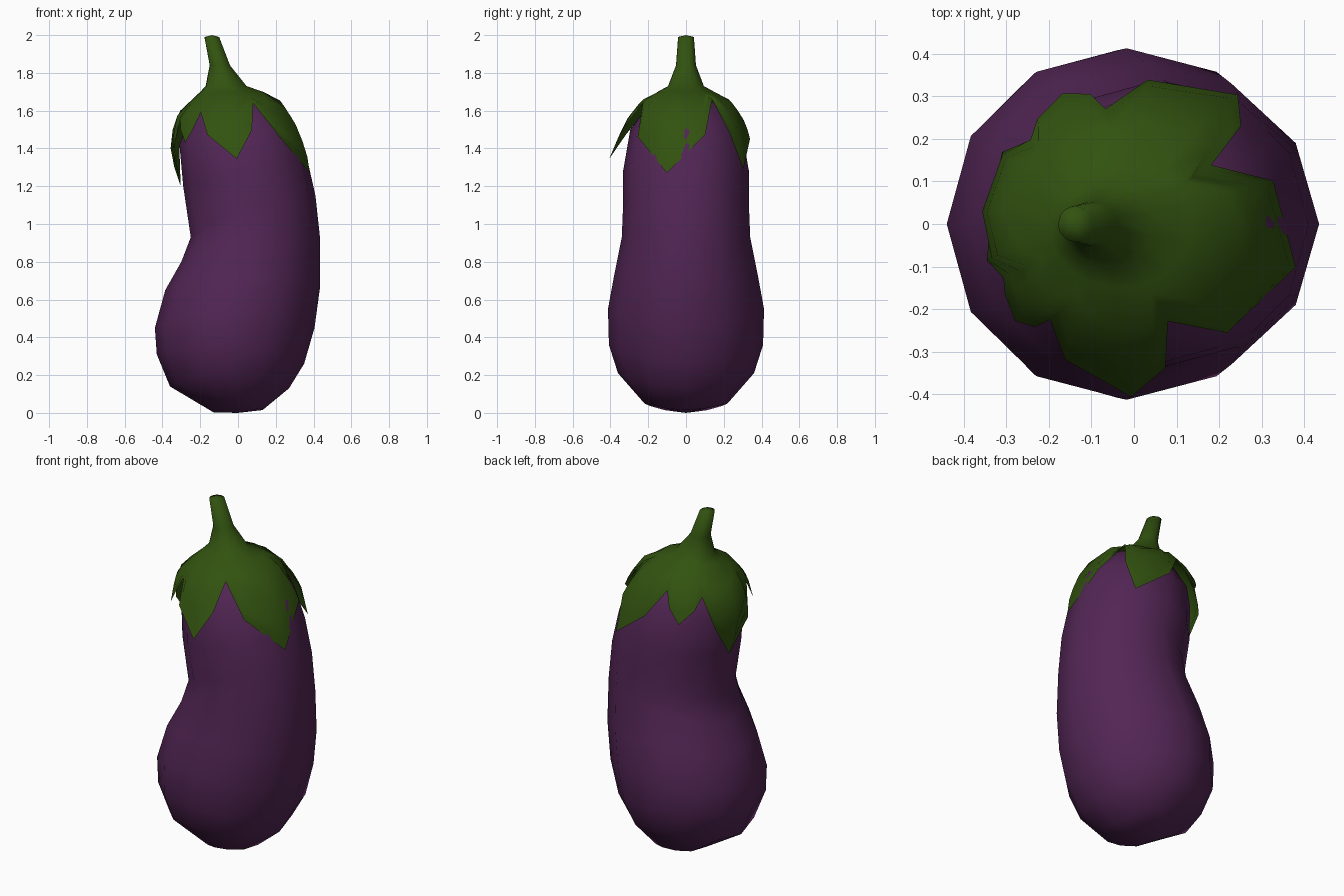
import bpy, math
from math import sin, cos, radians

if "Cube" in bpy.data.objects:
    bpy.data.objects.remove(bpy.data.objects["Cube"])


def material(name, rgb):
    m = bpy.data.materials.new(name)
    m.diffuse_color = (*rgb, 1)
    m.use_nodes = True
    m.node_tree.nodes["Principled BSDF"].inputs["Base Color"].default_value = m.diffuse_color
    return m


def build(name, rows, mat, bottom=None, top=None):
    """Skin closed rows of points, optionally closed with pole points."""
    n = len(rows[0])
    verts = [p for r in rows for p in r]
    faces = [(k * n + i, k * n + (i + 1) % n, (k + 1) * n + (i + 1) % n, (k + 1) * n + i)
             for k in range(len(rows) - 1) for i in range(n)]
    if bottom:
        verts.append(bottom)
        faces += [(len(verts) - 1, (i + 1) % n, i) for i in range(n)]
    if top:
        verts.append(top)
        o = (len(rows) - 1) * n
        faces += [(len(verts) - 1, o + i, o + (i + 1) % n) for i in range(n)]
    me = bpy.data.meshes.new(name)
    me.from_pydata(verts, [], faces)
    me.materials.append(mat)
    me.polygons.foreach_set("use_smooth", [True] * len(me.polygons))
    ob = bpy.data.objects.new(name, me)
    bpy.context.collection.objects.link(ob)
    return ob


purple = material("aubergine purple", (0.085, 0.019, 0.09))
green = material("leaf green", (0.032, 0.085, 0.005))

# Fruit: tilted 12-sided rings (left x, left z, right x, right z, half depth, side z)
RINGS = [(-.13, .003, .13, .015, .22, .05), (-.36, .14, .27, .13, .36, .21),
         (-.43, .31, .35, .26, .408, .36), (-.44, .45, .405, .45, .413, .55),
         (-.385, .65, .435, .67, .38, .73), (-.30, .80, .435, .92, .34, .93),
         (-.25, .93, .41, 1.15, .333, 1.10), (-.29, 1.20, .365, 1.35, .333, 1.28),
         (-.31, 1.42, .315, 1.50, .295, 1.50), (-.24, 1.60, .20, 1.64, .20, 1.63)]


def ring(xl, zl, xr, zr, w, zm, n=12):
    pts = []
    for i in range(n):
        a = 2 * math.pi * i / n
        c, s = cos(a), sin(a)
        z = (zl + zr) / 2 + (zr - zl) / 2 * c + (zm - (zl + zr) / 2) * s * s
        pts.append(((xl + xr) / 2 + (xr - xl) / 2 * c, w * s, z))
    return pts


build("fruit", [ring(*r) for r in RINGS], purple, (0, 0, 0), (-.03, 0, 1.69))

# Calyx and stem profile: z, left x, right x, half depth
PROFILE = [(1.10, -.28, .415, .34), (1.20, -.305, .405, .345), (1.35, -.355, .385, .347),
           (1.43, -.36, .36, .337), (1.50, -.347, .335, .322), (1.57, -.335, .295, .297),
           (1.66, -.25, .23, .23), (1.70, -.20, .14, .15), (1.73, -.172, .05, .095),
           (1.84, -.15, -.04, .053), (1.99, -.178, -.098, .042)]


def cap_point(az, z, flare=0):
    for lo, hi in zip(PROFILE, PROFILE[1:]):
        if z <= hi[0]:
            break
    t = (z - lo[0]) / (hi[0] - lo[0])
    xl, xr, w = (lo[k] + (hi[k] - lo[k]) * t for k in (1, 2, 3))
    c, s = cos(radians(az)), sin(radians(az))
    return ((xl + xr) / 2 + ((xr - xl) / 2 + flare) * c, (w + flare) * s, z)


# Lobes: notch angle, notch z, tip angle, tip z, outward flare of the tip
LOBES = [(-69, 1.64, -17, 1.27, 0), (37, 1.66, 56, 1.29, .02), (100, 1.60, 117, 1.44, .01),
         (137, 1.58, 175, 1.20, 0), (205, 1.56, 221, 1.43, .01), (233, 1.59, 267, 1.345, .06)]
edge = []
for i, (na, nz, ta, tz, fl) in enumerate(LOBES):
    ea, ez = LOBES[(i + 1) % 6][:2]
    if i == 5:
        ea += 360
    edge += [(na, nz, 0), (na + .35 * (ta - na), nz + .48 * (tz - nz), fl * .4),
             (ta, tz, fl), (ea + .35 * (ta - ea), ez + .48 * (tz - ez), fl * .4)]

rows = [[cap_point(a, 1.70 + (z - 1.70) * t, f * t * t) for a, z, f in edge]
        for t in (1, .8, .6, .4, .2, 0)]
rows += [[cap_point(a, z) for a, _, _ in edge] for z in (1.73, 1.84, 1.99)]
cap = build("calyx_and_stem", rows, green, top=(-.138, 0, 2.0))
